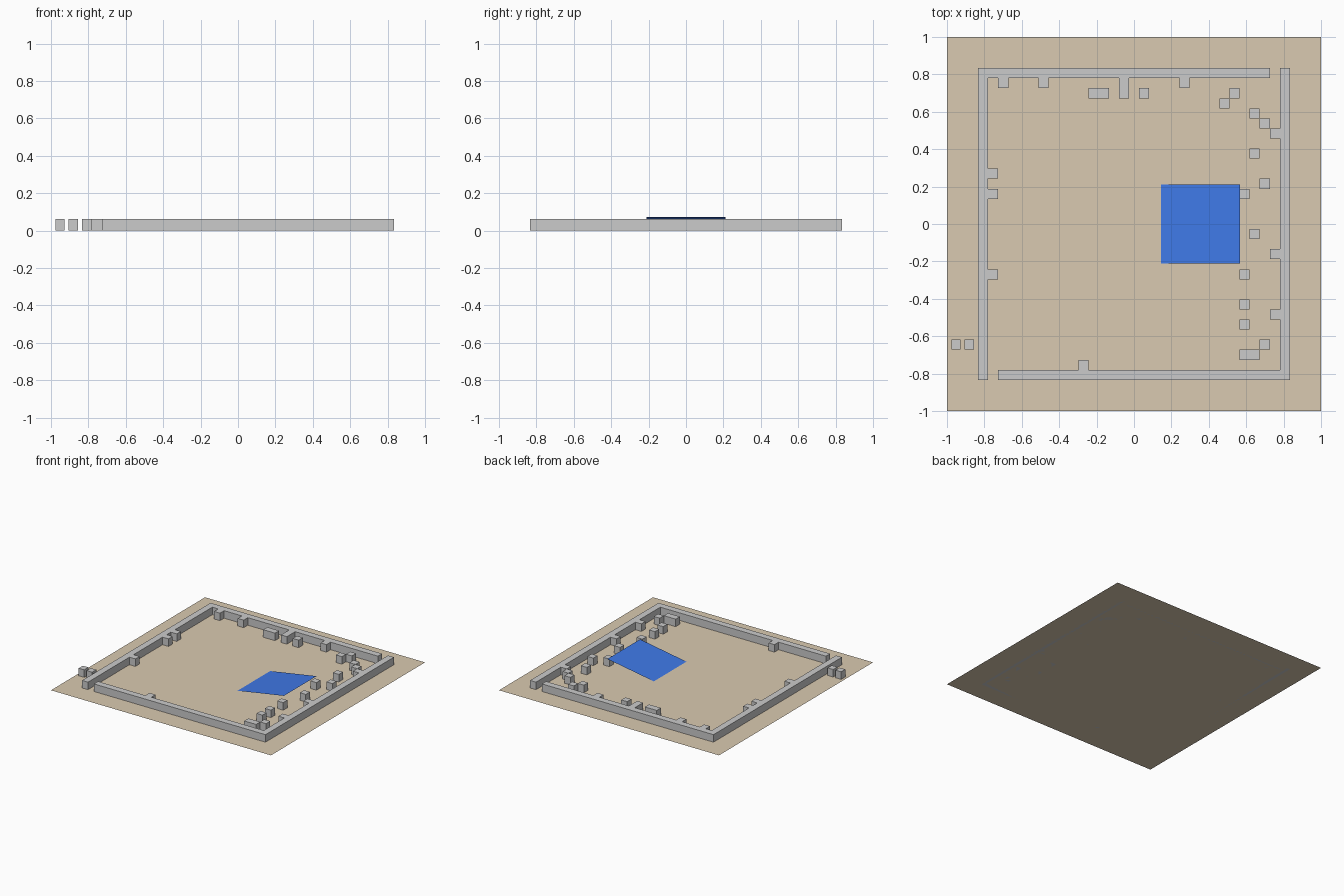
import bpy, bmesh
from mathutils import Vector

if "Cube" in bpy.data.objects:
    bpy.data.objects.remove(bpy.data.objects["Cube"])

C = 1.667 / 31      # grid cell size, wall spans cells -15..15
H = 0.062           # wall and block height


def mesh_object(name, bm, color=None):
    mesh = bpy.data.meshes.new(name)
    bm.to_mesh(mesh)
    bm.free()
    obj = bpy.data.objects.new(name, mesh)
    bpy.context.collection.objects.link(obj)
    if color:
        mat = bpy.data.materials.new(name + "_colour")
        mat.diffuse_color = (*color, 1)
        mat.use_nodes = True
        mat.node_tree.nodes["Principled BSDF"].inputs["Base Color"].default_value = mat.diffuse_color
        mesh.materials.append(mat)
    return obj


def add_box(bm, x0, x1, y0, y1):
    verts = bmesh.ops.create_cube(bm, size=1)["verts"]
    bmesh.ops.scale(bm, vec=(x1 - x0, y1 - y0, H), verts=verts)
    bmesh.ops.translate(bm, vec=((x0 + x1) / 2, (y0 + y1) / 2, H / 2), verts=verts)


def add_cells(bm, i0, i1, j0, j1):
    add_box(bm, (i0 - .5) * C, (i1 + .5) * C, (j0 - .5) * C, (j1 + .5) * C)


def quad(name, corners, color):
    bm = bmesh.new()
    bm.faces.new([bm.verts.new(Vector(c)) for c in corners])
    return mesh_object(name, bm, color)


# Ground sheet
quad("ground", [(-1, -1, 0), (1, -1, 0), (1, 1, 0), (-1, 1, 0)], (0.7, 0.59, 0.44))

# Tilted ramp sheet, rising towards +x
quad("ramp", [(0.144, -0.212, 0.001), (0.566, -0.212, 0.072),
              (0.566, 0.212, 0.072), (0.144, 0.212, 0.001)], (0.05, 0.19, 0.8))

# Perimeter walls, in cell ranges, with two corner openings
walls = {
    "left_wall": (-15, -15, -15, 15),
    "right_wall": (15, 15, -15, 15),
    "back_wall": (-14, 13, 15, 15),
    "front_wall": (-13, 14, -15, -15),
}
for name, cells in walls.items():
    bm = bmesh.new()
    add_cells(bm, *cells)
    mesh_object(name, bm)

# Scattered blocks, grouped by the wall they stand near
groups = {
    "left_blocks": [(-14, 5), (-14, 3), (-14, -5)],
    "front_block": [(-5, -14)],
    "back_blocks": [(-13, 14), (-9, 14), (1, 13), (5, 14), (10, 13), (9, 12)],
    "right_blocks": [(12, 11), (13, 10), (14, 9), (12, 7), (13, 4), (11, 3),
                     (12, -1), (14, -3), (11, -5), (11, -8), (14, -9),
                     (11, -10), (13, -12)],
}
for name, cells in groups.items():
    bm = bmesh.new()
    for i, j in cells:
        add_cells(bm, i, i, j, j)
    mesh_object(name, bm)

# Two-cell blocks
bm = bmesh.new()
for cells in [(-4, -3, 13, 13), (-1, -1, 13, 14), (11, 12, -13, -13)]:
    add_cells(bm, *cells)
mesh_object("long_blocks", bm)

# Pair of blocks outside the left wall
bm = bmesh.new()
for x in (-0.952, -0.88):
    add_box(bm, x - .025, x + .025, -12.5 * C, -11.5 * C)
mesh_object("outer_blocks", bm)
